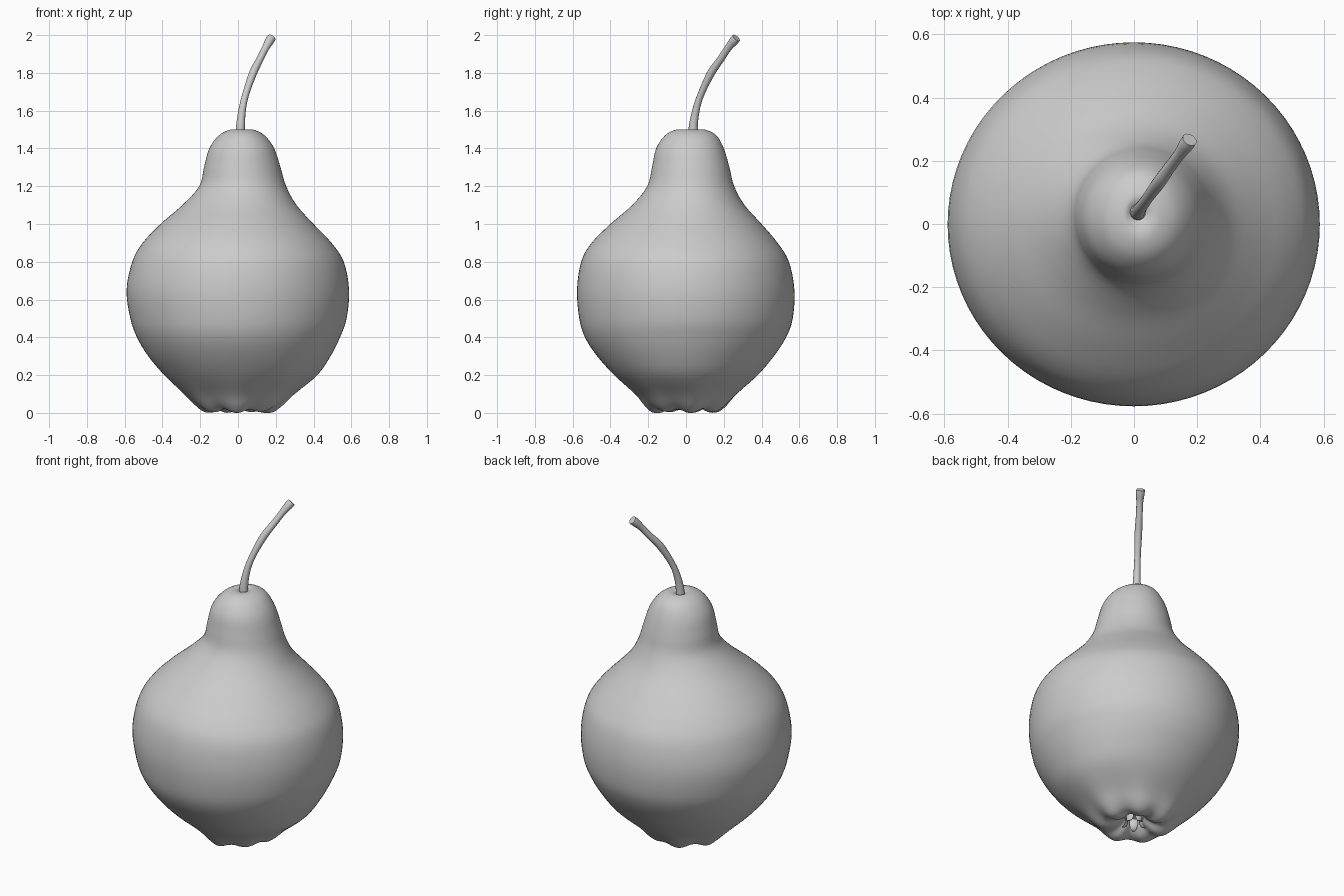
import bpy, bmesh, math
from mathutils import Vector


def catmull(pts, steps):
    """Smooth list of tuples through the given control points."""
    out = []
    n = len(pts)
    for i in range(n - 1):
        p = [Vector(pts[min(max(i + k, 0), n - 1)]) for k in (-1, 0, 1, 2)]
        for s in range(steps):
            t = s / steps
            out.append(0.5 * (2 * p[1] + (p[2] - p[0]) * t
                              + (2 * p[0] - 5 * p[1] + 4 * p[2] - p[3]) * t * t
                              + (3 * p[1] - p[0] - 3 * p[2] + p[3]) * t ** 3))
    out.append(Vector(pts[-1]))
    return out


def skin(name, rings):
    """Bridge equal-length vertex rings and cap both ends."""
    bm = bmesh.new()
    vs = [[bm.verts.new(c) for c in r] for r in rings]
    for a, b in zip(vs, vs[1:]):
        for i in range(len(a)):
            j = (i + 1) % len(a)
            bm.faces.new((a[i], a[j], b[j], b[i]))
    bm.faces.new(vs[0])
    bm.faces.new(vs[-1])
    bmesh.ops.recalc_face_normals(bm, faces=bm.faces)
    me = bpy.data.meshes.new(name)
    bm.to_mesh(me)
    bm.free()
    ob = bpy.data.objects.new(name, me)
    bpy.context.collection.objects.link(ob)
    bpy.context.view_layer.objects.active = ob
    ob.select_set(True)
    bpy.ops.object.shade_smooth_by_angle(angle=math.radians(50))
    ob.select_set(False)
    return ob


# Fruit body: height, left, right, front, back extents, pucker strength
profile = [
    (0.085, -0.01, 0.01, -0.01, 0.01, 0),
    (0.08, -0.045, 0.045, -0.045, 0.045, 0.1),
    (0.045, -0.075, 0.075, -0.075, 0.075, 0.7),
    (0.016, -0.12, 0.12, -0.12, 0.12, 1),
    (0.013, -0.175, 0.175, -0.17, 0.17, 0.8),
    (0.04, -0.22, 0.225, -0.21, 0.215, 0.5),
    (0.10, -0.285, 0.295, -0.265, 0.27, 0.2),
    (0.20, -0.39, 0.42, -0.38, 0.38, 0),
    (0.30, -0.475, 0.49, -0.47, 0.465, 0),
    (0.40, -0.535, 0.54, -0.535, 0.53, 0),
    (0.50, -0.57, 0.575, -0.565, 0.565, 0),
    (0.65, -0.59, 0.588, -0.577, 0.574, 0),
    (0.80, -0.56, 0.56, -0.555, 0.545, 0),
    (0.90, -0.505, 0.495, -0.50, 0.485, 0),
    (1.00, -0.41, 0.40, -0.40, 0.40, 0),
    (1.10, -0.295, 0.31, -0.285, 0.31, 0),
    (1.20, -0.205, 0.255, -0.205, 0.255, 0),
    (1.30, -0.18, 0.225, -0.18, 0.23, 0),
    (1.40, -0.152, 0.192, -0.158, 0.20, 0),
    (1.47, -0.10, 0.14, -0.11, 0.16, 0),
    (1.50, -0.04, 0.08, -0.05, 0.10, 0),
    (1.495, -0.015, 0.045, 0.0, 0.065, 0),
    (1.475, 0.003, 0.023, 0.025, 0.045, 0),
]
SEG = 80
rings = []
for z, l, r, f, b, w in catmull(profile, 4):
    cx, cy, rx, ry = (l + r) / 2, (f + b) / 2, (r - l) / 2, (b - f) / 2
    ring = []
    for i in range(SEG):
        a = math.tau * i / SEG
        wave = math.sin(7 * a + 0.4) + 0.4 * math.sin(4 * a + 1.3)
        k = 1 + 0.04 * w * wave
        ring.append((cx + rx * k * math.cos(a), cy + ry * k * math.sin(a),
                     max(0, z - 0.01 * w * wave)))
    rings.append(ring)
skin("pear_body", rings)

# Stem: curved tapering tube (x, y, z, radius)
stem = catmull([
    (0.012, 0.037, 1.46, 0.027), (0.014, 0.040, 1.53, 0.023),
    (0.025, 0.057, 1.62, 0.019), (0.045, 0.085, 1.70, 0.018),
    (0.080, 0.133, 1.80, 0.021), (0.115, 0.182, 1.87, 0.019),
    (0.145, 0.222, 1.93, 0.019), (0.166, 0.252, 1.968, 0.024),
    (0.176, 0.267, 1.985, 0.024)], 4)
tube = []
for i, p in enumerate(stem):
    t = (stem[min(i + 1, len(stem) - 1)].xyz - stem[max(i - 1, 0)].xyz).normalized()
    u = t.cross(Vector((1, -0.6, 0))).normalized()
    v = t.cross(u)
    tube.append([p.xyz + p.w * (u * math.cos(math.tau * k / 14)
                                + v * math.sin(math.tau * k / 14)) for k in range(14)])
skin("stem", tube)

# Dried blossom leaves inside the bottom hollow
for n in range(5):
    a = math.tau * n / 5 + 0.3
    out = Vector((math.cos(a), math.sin(a), 0))
    side = Vector((-out.y, out.x, 0))
    leaf = []
    for rad, z, w in ((0.045, 0.085, 0.022), (0.042, 0.05, 0.024),
                      (0.048, 0.025, 0.018), (0.065, 0.015, 0.006)):
        c = out * rad + Vector((0, 0, z))
        leaf.append([c + side * w * math.cos(math.tau * k / 8)
                     + out * 0.005 * math.sin(math.tau * k / 8) for k in range(8)])
    skin(f"blossom_leaf_{n + 1}", leaf)
